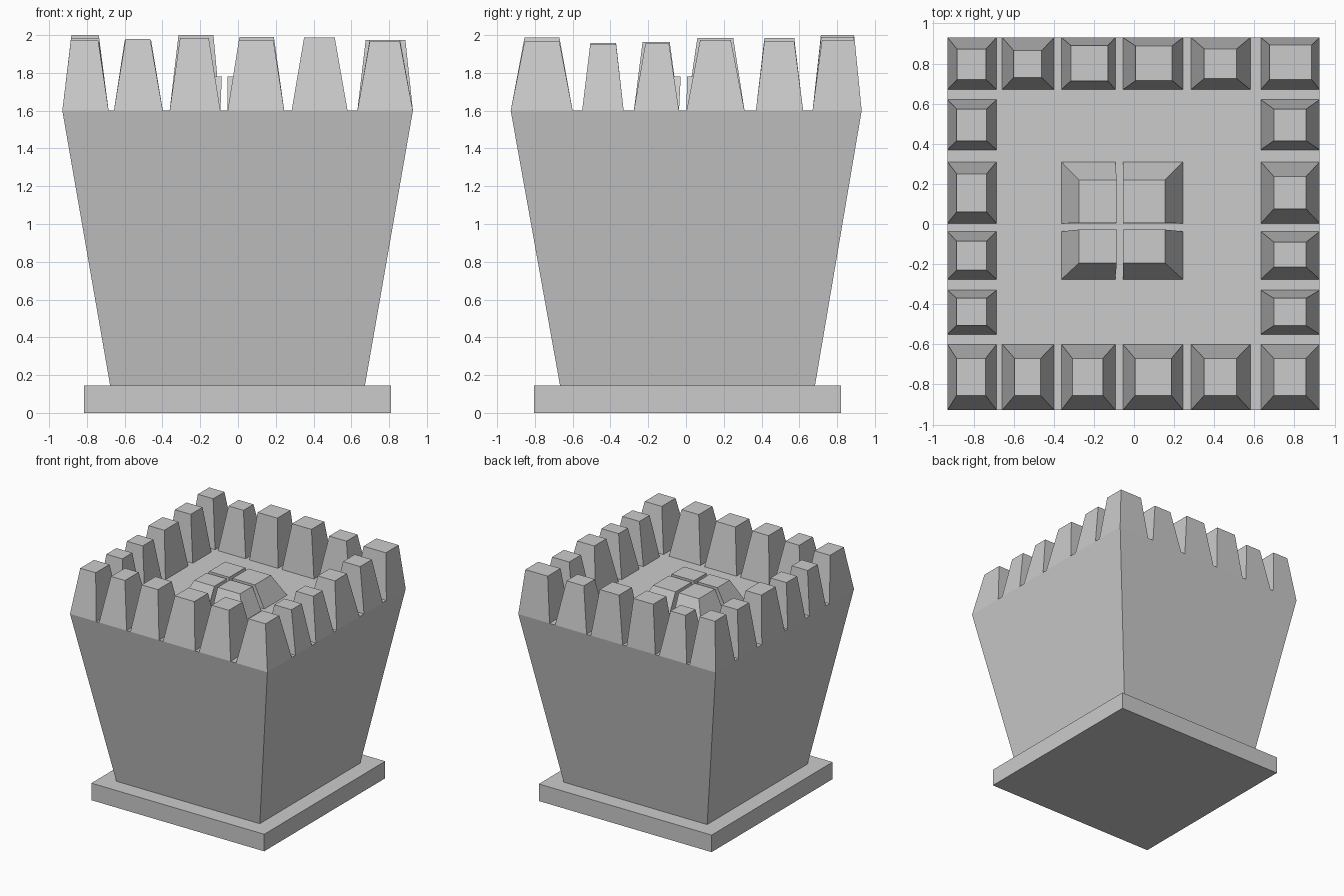
import bpy


def frustum(name, bottom, top, z0, z1):
    """Tapered block; bottom and top are (x0, x1, y0, y1)."""
    verts = []
    for (x0, x1, y0, y1), z in ((bottom, z0), (top, z1)):
        verts += [(x0, y0, z), (x1, y0, z), (x1, y1, z), (x0, y1, z)]
    faces = [(3, 2, 1, 0), (4, 5, 6, 7)]
    faces += [(i, (i + 1) % 4, (i + 1) % 4 + 4, i + 4) for i in range(4)]
    mesh = bpy.data.meshes.new(name)
    mesh.from_pydata(verts, [], faces)
    obj = bpy.data.objects.new(name, mesh)
    bpy.context.collection.objects.link(obj)
    return obj


DECK = 1.6

# Foot slab and flared tower body
plate = (-0.815, 0.81, -0.805, 0.82)
frustum("base_slab", plate, plate, 0, 0.145)
frustum("tower_body", (-0.677, 0.672, -0.667, 0.683),
        (-0.93, 0.926, -0.928, 0.93), 0.145, DECK)

# Uneven grid of cells shared by all blocks
cols = [(-0.93, -0.685), (-0.657, -0.398), (-0.362, -0.093),
        (-0.055, 0.245), (0.284, 0.58), (0.632, 0.926)]
rows = [(-0.928, -0.60), (-0.55, -0.33), (-0.276, -0.037),
        (0.003, 0.31), (0.37, 0.62), (0.67, 0.93)]

# Front and back merlons: top x range, top height
front = [(-0.885, -0.74, 1.972), (-0.595, -0.465, 1.98), (-0.307, -0.155, 1.985),
         (0.005, 0.187, 1.975), (0.35, 0.512, 1.988), (0.697, 0.857, 1.965)]
back = [(-0.882, -0.738, 2.0), (-0.60, -0.46, 1.972), (-0.315, -0.13, 2.0),
        (0.008, 0.19, 1.99), (0.35, 0.512, 1.972), (0.676, 0.886, 1.975)]
back_y = [(0.72, 0.872), (0.73, 0.865), (0.714, 0.89),
          (0.715, 0.888), (0.725, 0.873), (0.72, 0.893)]
for i in range(6):
    x0, x1, z = front[i]
    frustum(f"front_merlon_{i}", cols[i] + rows[0],
            (x0, x1, -0.855, -0.67), DECK, z)
    x0, x1, z = back[i]
    frustum(f"back_merlon_{i}", cols[i] + rows[5],
            (x0, x1) + back_y[i], DECK, z)

# Side merlons: top y range, top height
left = [(-0.505, -0.37, 1.958), (-0.23, -0.086, 1.963),
        (0.06, 0.25, 1.985), (0.415, 0.573, 1.985)]
right = [(-0.507, -0.37, 1.952), (-0.215, -0.09, 1.955),
         (0.075, 0.237, 1.975), (0.415, 0.573, 1.967)]
for i in range(4):
    y0, y1, z = left[i]
    frustum(f"left_merlon_{i}", cols[0] + rows[i + 1],
            (-0.884, -0.735, y0, y1), DECK, z)
    y0, y1, z = right[i]
    frustum(f"right_merlon_{i}", cols[5] + rows[i + 1],
            (0.697, 0.858, y0, y1), DECK, z)

# Low split block in the middle of the deck
for i, tx in enumerate([(-0.275, -0.086), (-0.055, 0.155)]):
    for j, ty in enumerate([(-0.195, -0.028), (0.005, 0.22)]):
        frustum(f"centre_block_{i}{j}", cols[i + 2] + rows[j + 2],
                tx + ty, DECK, 1.78)
